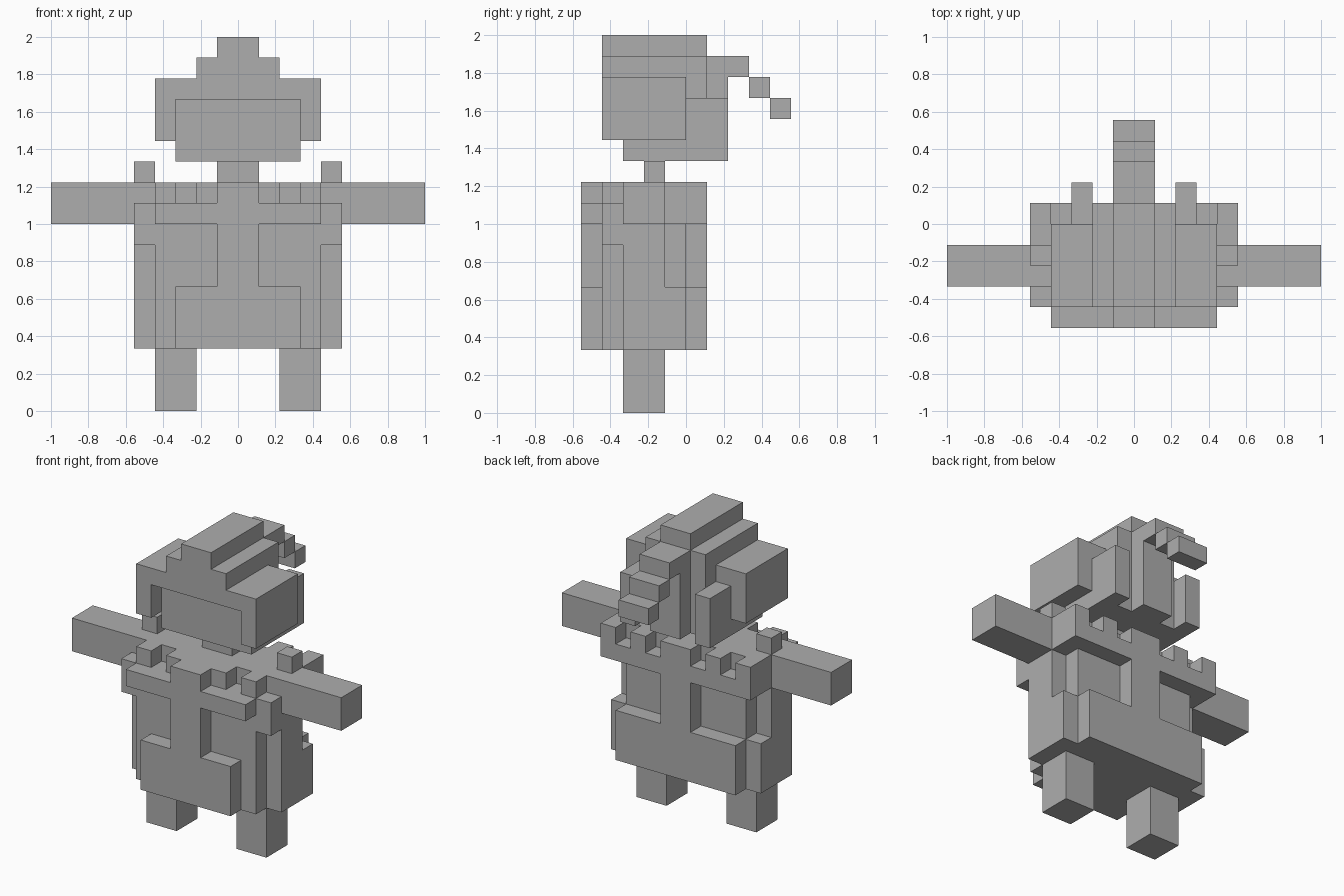
import bpy
import bmesh
from itertools import product
from mathutils import Vector

cube = bpy.data.objects.get("Cube")
if cube:
    bpy.data.objects.remove(cube, do_unlink=True)

UNIT = 1 / 9  # one block

grey = bpy.data.materials.new("plain_grey")
grey.use_nodes = True
COLOR = (0.42, 0.42, 0.42, 1)
grey.diffuse_color = COLOR
grey.node_tree.nodes["Principled BSDF"].inputs["Base Color"].default_value = COLOR


def blocks(name, *boxes, sides=(1, -1)):
    """Union of block boxes (x0, x1, y0, y1, z0, z1), mirrored over x, as one clean shell."""
    cells = set()
    for x0, x1, y0, y1, z0, z1 in boxes:
        for x, y, z in product(range(x0, x1), range(y0, y1), range(z0, z1)):
            for side in sides:
                cells.add((x if side > 0 else -1 - x, y, z))
    bm = bmesh.new()
    for cell in sorted(cells):
        for axis, sign in product(range(3), (-1, 1)):
            near = list(cell)
            near[axis] += sign
            if tuple(near) in cells:
                continue
            # square on the exposed side, wound outwards
            normal, u, v = Vector(), Vector(), Vector()
            normal[axis] = sign / 2
            u[(axis + 1) % 3] = 0.5
            v[(axis + 2) % 3] = 0.5 * sign
            mid = Vector(cell) + Vector((0.5, 0.5, 0.5)) + normal
            corners = (mid - u - v, mid + u - v, mid + u + v, mid - u + v)
            bm.faces.new([bm.verts.new(c * UNIT) for c in corners])
    bmesh.ops.remove_doubles(bm, verts=bm.verts[:], dist=0.001)
    bmesh.ops.dissolve_limit(bm, angle_limit=0.01, verts=bm.verts[:], edges=bm.edges[:])
    mesh = bpy.data.meshes.new(name)
    bm.to_mesh(mesh)
    bm.free()
    mesh.materials.append(grey)
    obj = bpy.data.objects.new(name, mesh)
    bpy.context.collection.objects.link(obj)


# Legs and arms, one object per side
for label, side in (("left", 1), ("right", -1)):
    blocks(label + "_leg", (2, 4, -3, -1, 0, 3), sides=(side,))
    blocks(label + "_arm", (5, 9, -3, -1, 9, 11), sides=(side,))
    blocks(label + "_shoulder_stud", (4, 5, -2, -1, 11, 12), sides=(side,))

# Torso with its raised plates, side panels and notched collar
blocks(
    "torso",
    (0, 4, -4, 0, 3, 10),      # core
    (0, 3, -5, -4, 3, 6),      # front lower plate
    (0, 1, -5, -4, 6, 11),     # front strap
    (0, 4, -5, -4, 9, 10),     # front chest bar
    (0, 4, 0, 1, 3, 6),        # back lower plate
    (0, 1, 0, 1, 6, 11),       # back strap
    (0, 5, 0, 1, 9, 10),       # back shoulder bar
    (4, 5, -3, 0, 3, 6),       # side panel
    (4, 5, -3, -1, 6, 9),      # panel below the arm
    (4, 5, -4, -3, 8, 10),     # front corner
    (4, 5, -3, 1, 9, 11),      # arm socket and back corner
    (0, 1, -5, 1, 10, 11),     # collar, stepped front and back
    (1, 2, -4, 0, 10, 11),
    (2, 3, -3, 1, 10, 11),
    (3, 4, -4, 0, 10, 11),
)

blocks("neck", (0, 1, -2, -1, 11, 12))

# Head with stepped hair, back locks and crest
blocks(
    "head",
    (0, 2, -3, 1, 12, 16),     # skull
    (2, 3, -3, 2, 12, 15),     # cheek and back lock
    (0, 4, -4, 0, 15, 16),     # fringe
    (3, 4, -4, 0, 13, 16),     # side hair
    (0, 2, -4, 1, 16, 17),     # hair steps
    (0, 1, -4, 1, 17, 18),
    (0, 1, 1, 2, 12, 17),      # back centre lock
)

# Ponytail stepping down behind the head
blocks(
    "ponytail",
    (0, 1, 2, 3, 16, 17),
    (0, 1, 3, 4, 15, 16),
    (0, 1, 4, 5, 14, 15),
)
